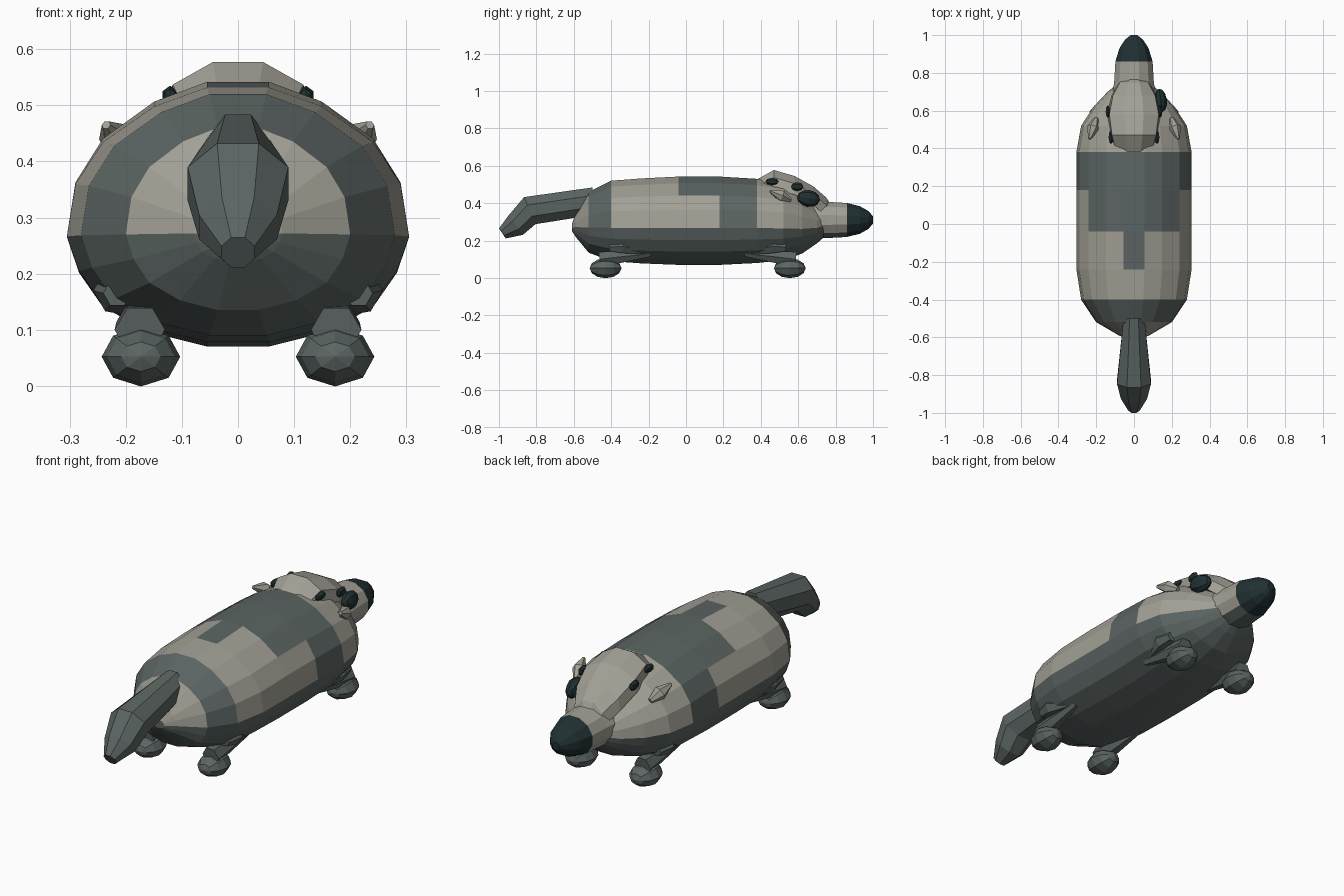
import bpy, bmesh, math
from mathutils import Vector, Matrix

cube = bpy.data.objects.get("Cube")
if cube:
    bpy.data.objects.remove(cube, do_unlink=True)


def material(name, rgb):
    m = bpy.data.materials.new(name)
    m.use_nodes = True
    m.diffuse_color = (*rgb, 1)
    bsdf = m.node_tree.nodes["Principled BSDF"]
    bsdf.inputs["Base Color"].default_value = (*rgb, 1)
    bsdf.inputs["Roughness"].default_value = 0.9
    return m


LIGHT, DARK, BLACK = 0, 1, 2
PALETTE = [material("pale_fur", (0.36, 0.35, 0.30)),
           material("dark_fur", (0.105, 0.13, 0.125)),
           material("black", (0.015, 0.03, 0.032))]


def finish(name, bm, rule):
    """Turn a bmesh into an object; rule gives a colour index for a face centre."""
    bmesh.ops.recalc_face_normals(bm, faces=bm.faces)
    for f in bm.faces:
        f.material_index = rule(f.calc_center_median()) if callable(rule) else rule
    me = bpy.data.meshes.new(name)
    bm.to_mesh(me)
    bm.free()
    for m in PALETTE:
        me.materials.append(m)
    ob = bpy.data.objects.new(name, me)
    bpy.context.collection.objects.link(ob)
    return ob


def loft(name, rings, rule):
    """Skin equal rings of points and cap both ends."""
    bm = bmesh.new()
    rows = [[bm.verts.new(p) for p in ring] for ring in rings]
    n = len(rows[0])
    for a, b in zip(rows, rows[1:]):
        for i in range(n):
            j = (i + 1) % n
            bm.faces.new((a[i], a[j], b[j], b[i]))
    bm.faces.new(rows[0])
    bm.faces.new(rows[-1])
    return finish(name, bm, rule)


def oval(centre, rx, rz, tilt=0.0, n=8):
    """Ring facing along y, tilted about x."""
    rot = Matrix.Rotation(tilt, 3, 'X')
    return [Vector(centre) + rot @ Vector((rx * math.cos(a), 0, rz * math.sin(a)))
            for a in (math.tau * (i + 0.5) / n for i in range(n))]


def tube(name, path, radii, rule, n=6):
    pts = [Vector(p) for p in path]
    rings = []
    for i, p in enumerate(pts):
        d = pts[min(i + 1, len(pts) - 1)] - pts[max(i - 1, 0)]
        q = d.to_track_quat('Z', 'Y')
        rings.append([p + q @ Vector((radii[i] * math.cos(math.tau * k / n),
                                      radii[i] * math.sin(math.tau * k / n), 0))
                      for k in range(n)])
    return loft(name, rings, rule)


def ellipsoid(name, centre, size, rule, rot=(0, 0, 0), u=8, v=6):
    """Faceted ball with its poles along y."""
    bm = bmesh.new()
    bmesh.ops.create_uvsphere(bm, u_segments=u, v_segments=v, radius=1)
    bm.transform(Matrix.Rotation(math.pi / 2, 4, 'X'))
    bm.transform(Matrix.Diagonal((*size, 1)))
    for ang, axis in zip(rot, "XYZ"):
        bm.transform(Matrix.Rotation(ang, 4, axis))
    bm.transform(Matrix.Translation(centre))
    return finish(name, bm, rule)


# Body: one flat-topped section swept along y (y, half width, bottom, top)
half = [(.18, 0), (.52, .055), (.79, .15), (.93, .28), (1, .415),
        (.95, .62), (.79, .785), (.49, .925), (.18, 1)]
section = half + [(-x, t) for x, t in reversed(half)]
stations = [(-.61, .03, .25, .29), (-.59, .08, .22, .345), (-.52, .2, .135, .46),
            (-.4, .28, .09, .52), (-.24, .305, .078, .532), (-.04, .305, .07, .542),
            (.18, .305, .07, .542), (.38, .305, .08, .53), (.52, .28, .095, .505),
            (.62, .215, .13, .45), (.7, .14, .185, .385), (.74, .09, .22, .36)]


def body_colour(c):
    if c.z < .272:
        return DARK
    if -.52 < c.y < -.4:
        return DARK
    if -.24 < c.y < -.04 and abs(c.x) < .04:
        return DARK
    if -.04 < c.y < .18 and c.z > .44:
        return DARK
    return DARK if .18 < c.y < .38 else LIGHT


loft("body", [[(x * w, y, b + t * (top - b)) for x, t in section]
              for y, w, b, top in stations], body_colour)

# Head crest: low dome (y, half width, top)
arch = [(1, 0), (.93, .6), (.36, 1), (-.36, 1), (-.93, .6), (-1, 0)]
crest = [(.38, .1, .527), (.47, .125, .577), (.58, .14, .545),
         (.68, .12, .49), (.75, .08, .43), (.775, .045, .39)]
loft("head_crest", [[(x * w, y, top - .1 + t * .1) for x, t in arch]
                    for y, w, top in crest], LIGHT)

# Snout with black nose
snout = [(.66, .12, .1), (.76, .108, .1), (.86, .102, .094),
         (.93, .08, .076), (.975, .05, .05), (1, .018, .02)]
loft("snout", [oval((0, y, .31), rx, rz, 0, 12) for y, rx, rz in snout],
     lambda c: BLACK if c.y > .86 else (LIGHT if c.z > .26 else DARK))

# Tail: thick, drooping towards the tip
tail = [(-.5, .41, .06, .08, 0), (-.835, .36, .097, .085, .4),
        (-.91, .283, .075, .07, .62), (-.982, .238, .032, .035, .6)]
loft("tail", [oval((0, y, z), rx, rz, a) for y, z, rx, rz, a in tail], DARK)

# Legs and feet, mirrored over both axes
for side, sx in (("left", 1), ("right", -1)):
    for end, y0, d in (("rear", -.43, 1), ("front", .555, -1)):
        ellipsoid(f"{end}_{side}_foot", (sx * .173, y0, .052),
                  (.07, .085, .053), DARK)
        tube(f"{end}_{side}_thigh",
             [(sx * .215, y0 + d * .02, .165), (sx * .215, y0 + d * .09, .17),
              (sx * .2, y0 + d * .19, .145)], [.025, .043, .02], DARK)
        tube(f"{end}_{side}_shin",
             [(sx * .175, y0 - d * .03, .1), (sx * .18, y0 + d * .08, .113),
              (sx * .19, y0 + d * .24, .13)], [.045, .037, .018], DARK)
    # Ear: flattened cone leaning outward
    tube(f"{side}_ear", [(sx * .2, .56, .415), (sx * .217, .51, .44),
                         (sx * .235, .45, .465)], [.012, .032, .008], LIGHT)
    # Dark markings beside the crest
    ellipsoid(f"{side}_crest_mark", (sx * .121, .46, .515),
              (.016, .035, .02), BLACK, u=6, v=4)
    ellipsoid(f"{side}_brow_mark", (sx * .138, .595, .488),
              (.014, .033, .024), BLACK, u=6, v=4)

# Single raised eye
ellipsoid("left_eye", (.142, .655, .425), (.032, .062, .045), BLACK,
          (-.15, 0, .15))
